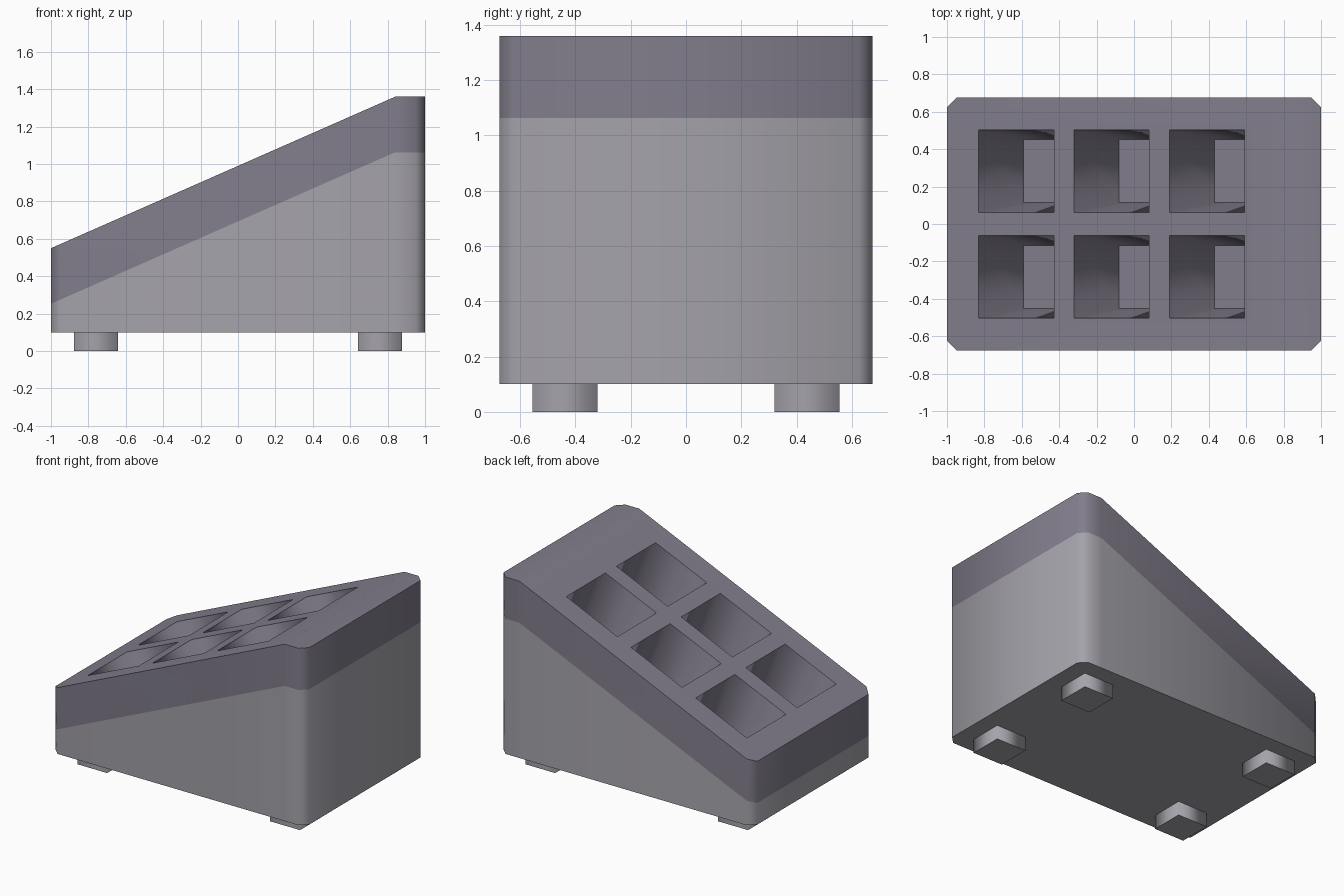
import bpy, bmesh, math
from mathutils import Vector

cube = bpy.data.objects.get("Cube")
if cube:
    bpy.data.objects.remove(cube, do_unlink=True)


def material(name, rgb):
    m = bpy.data.materials.new(name)
    m.use_nodes = True
    m.diffuse_color = (*rgb, 1)
    m.node_tree.nodes["Principled BSDF"].inputs["Base Color"].default_value = (*rgb, 1)
    return m


GREY = material("light grey", (0.376, 0.366, 0.405))
PURPLE = material("dusky purple", (0.222, 0.205, 0.26))


def add_object(name, bm):
    bmesh.ops.recalc_face_normals(bm, faces=bm.faces)
    mesh = bpy.data.meshes.new(name)
    bm.to_mesh(mesh)
    bm.free()
    mesh.materials.append(GREY)
    mesh.materials.append(PURPLE)
    obj = bpy.data.objects.new(name, mesh)
    bpy.context.collection.objects.link(obj)
    return obj


def soften(obj):
    """Smooth round the walls, sharp where a wall meets a top or floor."""
    bm = bmesh.new()
    bm.from_mesh(obj.data)
    bm.normal_update()
    for f in bm.faces:
        f.smooth = True
    for e in bm.edges:
        level = {abs(f.normal.z) > 0.7 for f in e.link_faces}
        e.smooth = len(level) == 1
    bm.to_mesh(obj.data)
    bm.free()


def loft(bm, rings, mats):
    """Join rings of points with walls, one material per band, and cap the lower end."""
    loops = [[bm.verts.new(p) for p in ring] for ring in rings]
    n = len(loops[0])
    for low, high, mat in zip(loops, loops[1:], mats):
        for i in range(n):
            j = (i + 1) % n
            bm.faces.new((low[i], low[j], high[j], high[i])).material_index = mat
    bm.faces.new(loops[0][::-1]).material_index = mats[0]
    return loops[-1]


# Sloping housing: grey base with a purple upper band
HX, HY, CUT, RIDGE = 1.0, 0.675, 0.05, 0.84
LOW, HIGH, FLOOR, BAND = 0.55, 1.36, 0.1, 0.297
slope = (HIGH - LOW) / (RIDGE + HX)


def top_z(x):
    return min(HIGH, LOW + slope * (x + HX))


half = [(-HX, -HY + CUT), (-HX + CUT, -HY), (RIDGE, -HY), (HX - CUT, -HY), (HX, -HY + CUT)]
outline = half + [(x, -y) for x, y in reversed(half)]
bm = bmesh.new()
rim = loft(bm, [[(x, y, FLOOR) for x, y in outline],
                [(x, y, top_z(x) - BAND) for x, y in outline],
                [(x, y, top_z(x)) for x, y in outline]], (0, 1))
bm.faces.new(rim[2:8]).material_index = 1
bm.faces.new(rim[:3] + rim[7:]).material_index = 1
housing = add_object("housing", bm)

# Six tapering square pockets, sunk at right angles to the slope
angle = math.atan(slope)
along = Vector((math.cos(angle), 0, math.sin(angle)))
normal = Vector((-math.sin(angle), 0, math.cos(angle)))
DEPTH, MOUTH, BASE, OVER = 0.48, 0.22, 0.168, 0.05
taper = (MOUTH - BASE) / DEPTH
bm = bmesh.new()
for x in (-0.63, -0.12, 0.39):
    for y in (-0.2825, 0.2825):
        centre = Vector((x, y, top_z(x)))
        rings = []
        for w in (-DEPTH, OVER):
            r = MOUTH + taper * w
            rings.append([centre + normal * w + along * (a * r) + Vector((0, b * r, 0))
                          for a, b in ((-1, -1), (1, -1), (1, 1), (-1, 1))])
        bm.faces.new(loft(bm, rings, (1,)))
for f in bm.faces:
    f.material_index = 1
cutter = add_object("pocket_cutter", bm)
cutter.hide_render = True

cut = housing.modifiers.new("pockets", "BOOLEAN")
cut.operation = "DIFFERENCE"
cut.solver = "EXACT"
cut.object = cutter
bpy.context.view_layer.objects.active = housing
bpy.ops.object.modifier_apply(modifier=cut.name)
bpy.data.objects.remove(cutter, do_unlink=True)
soften(housing)

# Four square feet
FOOT = 0.1175
for side, sx in (("right", -1), ("left", 1)):
    for end, sy in (("front", -1), ("back", 1)):
        bm = bmesh.new()
        bmesh.ops.create_cube(bm, size=1)
        for v in bm.verts:
            v.co = (sx * 0.76 + v.co.x * 2 * FOOT, sy * 0.4375 + v.co.y * 2 * FOOT,
                    (v.co.z + 0.5) * FLOOR)
        soften(add_object(f"foot_{end}_{side}", bm))
